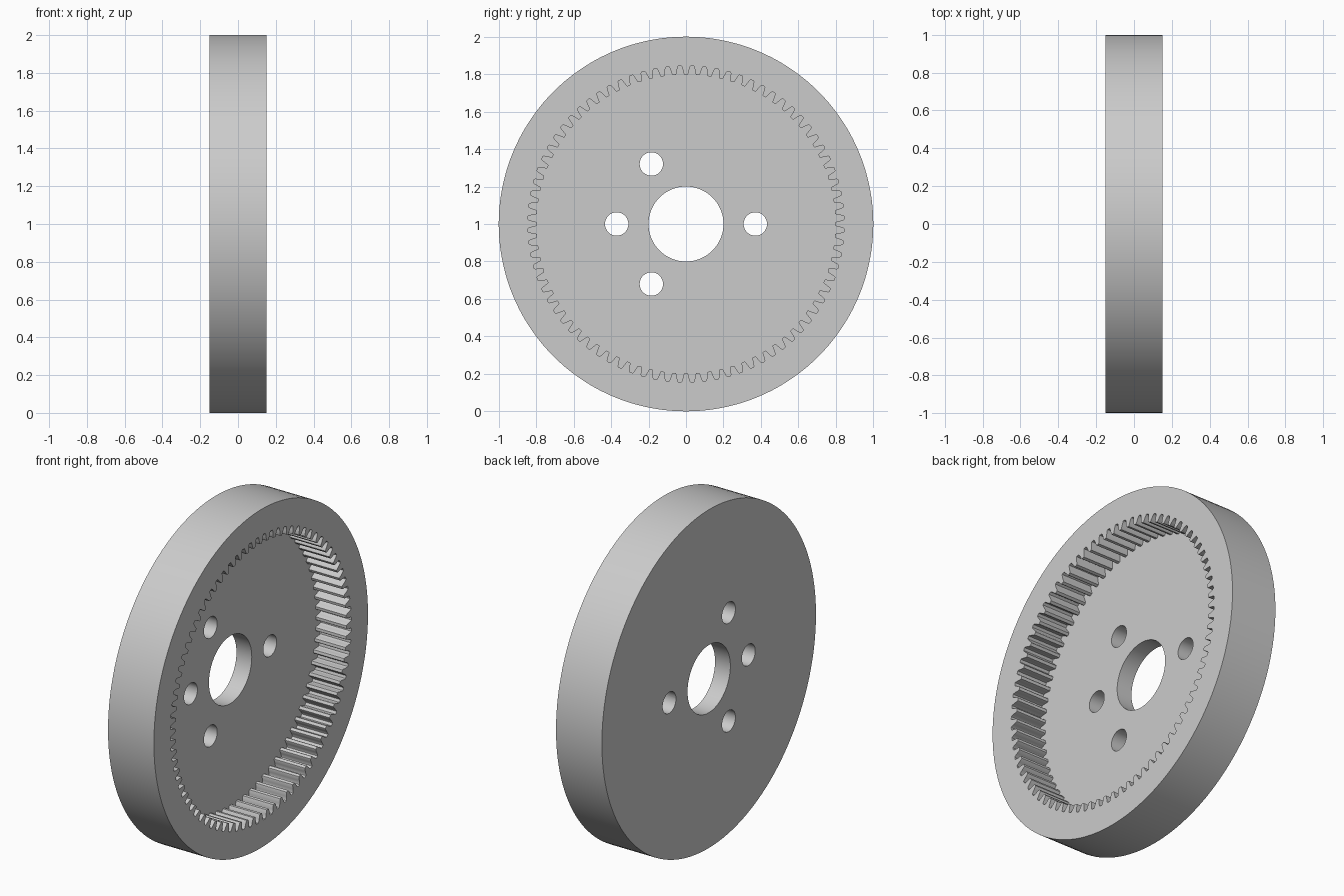
import bpy
import bmesh
from math import cos, sin, pi, radians

cube = bpy.data.objects.get("Cube")
if cube:
    bpy.data.objects.remove(cube, do_unlink=True)

grey = bpy.data.materials.new("plain grey")
grey.use_nodes = True
colour = (0.6, 0.6, 0.6, 1)
grey.diffuse_color = colour
grey.node_tree.nodes["Principled BSDF"].inputs["Base Color"].default_value = colour

HALF = 0.15       # half the thickness
FLOOR = -0.05     # floor of the toothed recess
TEETH = 80


def circle(radius, count, y=0.0, z=1.0):
    return [(y + radius * cos(2 * pi * i / count),
             z + radius * sin(2 * pi * i / count)) for i in range(count)]


def ring_teeth():
    """Outline of the recess: teeth pointing inward."""
    half = [(0.13, 0.798), (0.18, 0.802), (0.25, 0.822), (0.33, 0.841), (0.38, 0.845)]
    tooth = [(-f, r) for f, r in reversed(half)] + half
    points = []
    for i in range(TEETH):
        for f, r in tooth:
            a = 2 * pi * (i + f) / TEETH
            points.append((r * cos(a), 1 + r * sin(a)))
    return points


def prism(name, outline, x0, x1):
    """Extrude a closed y-z outline along x."""
    bm = bmesh.new()
    face = bm.faces.new([bm.verts.new((x0, y, z)) for y, z in outline])
    result = bmesh.ops.extrude_face_region(bm, geom=[face], use_keep_orig=True)
    moved = [v for v in result["geom"] if isinstance(v, bmesh.types.BMVert)]
    bmesh.ops.translate(bm, vec=(x1 - x0, 0, 0), verts=moved)
    bmesh.ops.recalc_face_normals(bm, faces=bm.faces)
    mesh = bpy.data.meshes.new(name)
    bm.to_mesh(mesh)
    bm.free()
    mesh.materials.append(grey)
    obj = bpy.data.objects.new(name, mesh)
    bpy.context.collection.objects.link(obj)
    return obj


# Solid disc
wheel = prism("ring_gear", circle(1, 144), -HALF, HALF)

# Toothed recess, centre bore and four bolt holes
cutters = [prism("recess_cutter", ring_teeth(), FLOOR, HALF + 0.1),
           prism("bore_cutter", circle(0.2, 64), -HALF - 0.1, HALF + 0.2)]
for angle in (0, 120, 180, 240):
    a = radians(angle)
    hole = circle(0.0625, 32, 0.37 * cos(a), 1 + 0.37 * sin(a))
    cutters.append(prism("bolt_hole_cutter", hole, -HALF - 0.1, HALF + 0.2))

bpy.ops.object.select_all(action="DESELECT")
wheel.select_set(True)
bpy.context.view_layer.objects.active = wheel
for cutter in cutters:
    cutter.hide_render = True
    cut = wheel.modifiers.new(cutter.name, "BOOLEAN")
    cut.operation = "DIFFERENCE"
    cut.solver = "EXACT"
    cut.object = cutter
    bpy.ops.object.modifier_apply(modifier=cut.name)
    bpy.data.objects.remove(cutter, do_unlink=True)

bpy.ops.object.shade_smooth_by_angle(angle=radians(30))
